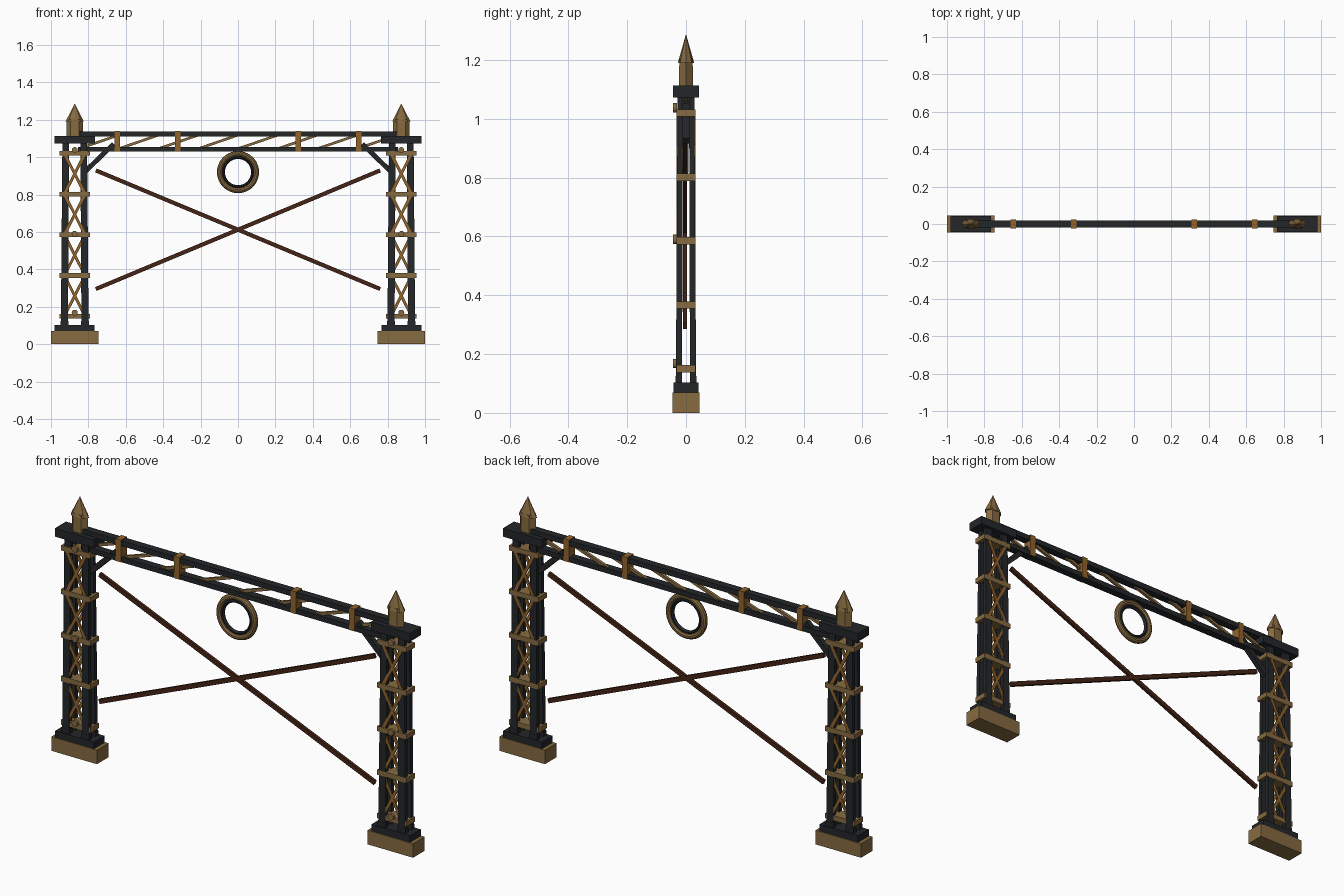
import bpy, bmesh, math
from mathutils import Vector

if "Cube" in bpy.data.objects:
    bpy.data.objects.remove(bpy.data.objects["Cube"])


def mat(name, rgb):
    m = bpy.data.materials.new(name)
    m.diffuse_color = (*rgb, 1)
    m.use_nodes = True
    m.node_tree.nodes["Principled BSDF"].inputs["Base Color"].default_value = m.diffuse_color
    return m


IRON = mat("dark iron", (0.017, 0.019, 0.022))
BRASS = mat("dull brass", (0.24, 0.145, 0.052))
COPPER = mat("copper brown", (0.28, 0.125, 0.025))
RUST = mat("rust brown", (0.06, 0.018, 0.008))


def finish(bm, name, m):
    bmesh.ops.recalc_face_normals(bm, faces=bm.faces)
    me = bpy.data.meshes.new(name)
    bm.to_mesh(me)
    bm.free()
    me.materials.append(m)
    ob = bpy.data.objects.new(name, me)
    bpy.context.collection.objects.link(ob)
    return ob


def prism(name, rings, m):
    """Join equal-length point rings into a closed solid."""
    bm = bmesh.new()
    vs = [[bm.verts.new(p) for p in r] for r in rings]
    n = len(vs[0])
    for a, b in zip(vs, vs[1:]):
        for i in range(n):
            bm.faces.new((a[i], a[(i + 1) % n], b[(i + 1) % n], b[i]))
    bm.faces.new(vs[0])
    bm.faces.new(vs[-1])
    return finish(bm, name, m)


def rect(x, y, z, hx, hy):
    return [(x - hx, y - hy, z), (x + hx, y - hy, z), (x + hx, y + hy, z), (x - hx, y + hy, z)]


def box(name, x, y, hx, hy, z0, z1, m):
    return prism(name, [rect(x, y, z0, hx, hy), rect(x, y, z1, hx, hy)], m)


def bar(name, x0, z0, x1, z1, y, w, d, m):
    """Square bar in the xz plane, w wide in the plane and d deep in y."""
    t = Vector((x1 - x0, 0, z1 - z0)).normalized()
    s = Vector((-t.z, 0, t.x)) * w / 2
    e = Vector((0, d / 2, 0))
    ends = [Vector((x0, y, z0)), Vector((x1, y, z1))]
    return prism(name, [[c - s - e, c + s - e, c + s + e, c - s + e] for c in ends], m)


def oval(x, z, rx, ry, n):
    return [(x + rx * math.cos(2 * math.pi * i / n), ry * math.sin(2 * math.pi * i / n), z)
            for i in range(n)]


def ring(name, R, r, ry, y, z, m):
    bpy.ops.mesh.primitive_torus_add(major_radius=R, minor_radius=r, major_segments=40,
                                     minor_segments=10, rotation=(math.pi / 2, 0, 0), location=(0, y, z))
    ob = bpy.context.object
    ob.name = name
    ob.scale.z = ry / r
    ob.data.materials.append(m)
    bpy.ops.object.shade_smooth_by_angle()


LEVELS = [0.15, 0.367, 0.585, 0.802, 1.02]

for side in (-1, 1):
    cx = side * 0.873
    # footing and plinth
    box("footing", cx, 0, 0.126, 0.046, 0, 0.07, BRASS)
    box("plinth", cx, 0, 0.107, 0.042, 0.07, 0.103, IRON)
    # four posts leaning slightly inwards
    for sx in (-1, 1):
        for sy in (-1, 1):
            prism("post", [rect(cx + sx * 0.055, sy * 0.024, 0.1, 0.019, 0.0105),
                           rect(cx + sx * 0.048, sy * 0.0195, 1.08, 0.018, 0.009)], IRON)
            box("post_foot", cx + sx * 0.055, sy * 0.024, 0.022, 0.011, 0.1, 0.125, IRON)
    # tower bands
    for z in LEVELS:
        box("tower_band", cx, 0, 0.081, 0.033, z - 0.0125, z + 0.0125, BRASS)
    # crossed lattice, front and back
    for za, zb in zip(LEVELS, LEVELS[1:]):
        for y in (-0.028, 0.028):
            for s in (-1, 1):
                bar("lattice", cx - s * 0.055, za, cx + s * 0.055, zb, y, 0.015, 0.007, COPPER)
    # front rivets
    for z in (0.168, 0.59, 1.038):
        bpy.ops.mesh.primitive_cylinder_add(vertices=12, radius=0.016, depth=0.014,
                                            location=(cx, -0.037, z), rotation=(math.pi / 2, 0, 0))
        bpy.context.object.name = "rivet"
        bpy.context.object.data.materials.append(BRASS)
    # cap and pointed finial
    box("tower_cap", cx, 0, 0.108, 0.044, 1.073, 1.114, IRON)
    prism("finial_shaft", [oval(cx, 1.11, 0.045, 0.028, 6), oval(cx, 1.205, 0.043, 0.026, 6)], BRASS)
    prism("finial_point", [oval(cx, 1.19, 0.049, 0.028, 8), oval(cx, 1.285, 0.001, 0.001, 8)], BRASS)
    # knee brace under the beam
    bar("knee_brace", side * 0.815, 0.925, side * 0.665, 1.07, 0, 0.026, 0.026, IRON)
    # straps round the beam
    for x in (0.322, 0.645):
        box("beam_strap", side * x, 0, 0.015, 0.023, 1.03, 1.141, COPPER)
    # long crossing tie
    bar("cross_tie", -0.76, 0.612 + side * 0.317, 0.76, 0.612 - side * 0.317,
        -0.004, 0.022, 0.014, RUST)

# truss beam
box("upper_chord", 0, 0, 0.855, 0.019, 1.11, 1.136, IRON)
box("lower_chord", 0, 0, 0.855, 0.019, 1.029, 1.054, IRON)
for i in range(8):
    x = -0.85 + i * 0.2125
    bar("truss_diagonal", x, 1.045, x + 0.2125, 1.118, 0, 0.014, 0.014, BRASS)

# hanging ring
ring("hanging_ring", 0.098, 0.0145, 0.0145, -0.006, 0.92, BRASS)
ring("ring_liner", 0.078, 0.008, 0.01, -0.006, 0.92, IRON)
